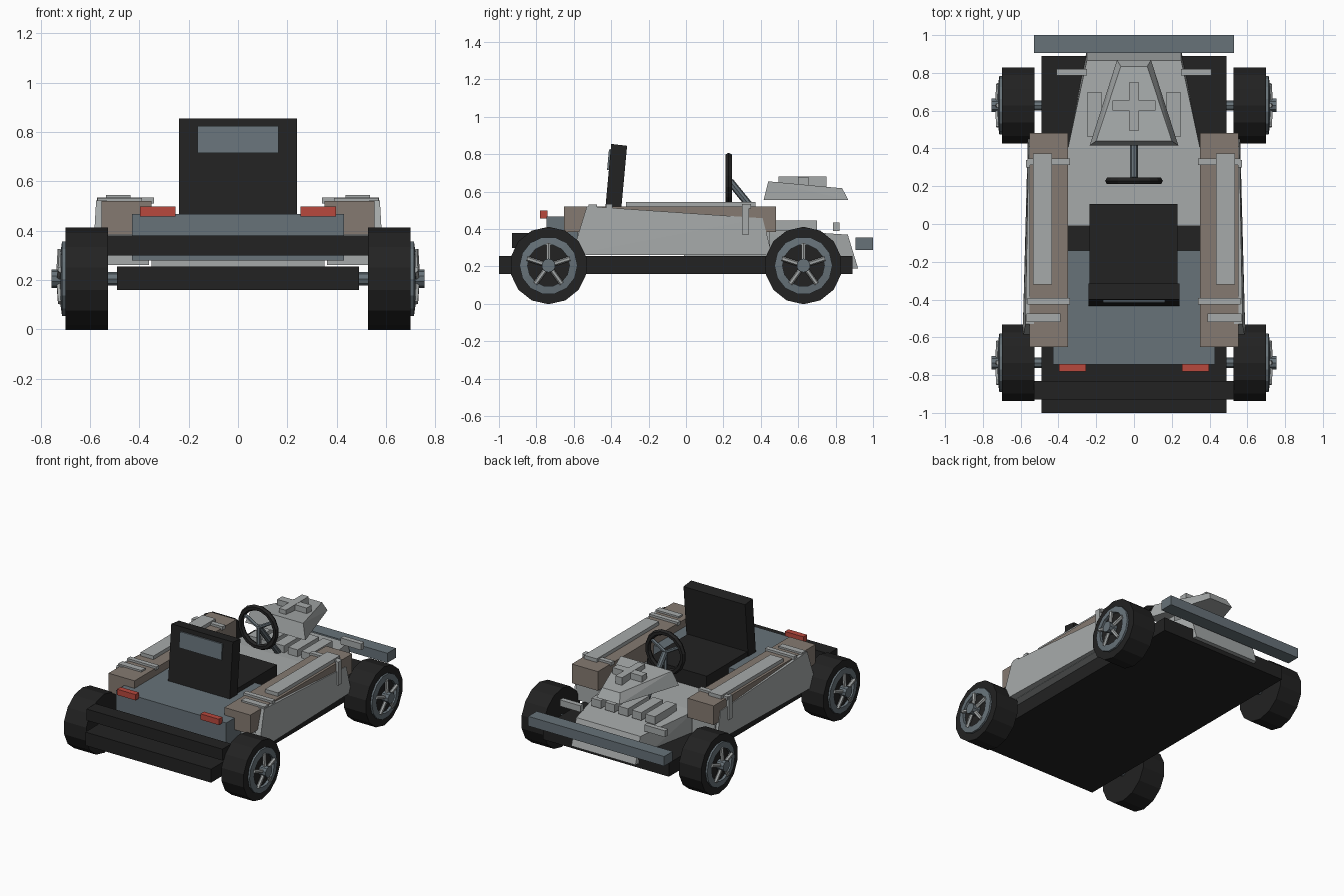
import bpy, bmesh, math
from mathutils import Matrix, Vector

if "Cube" in bpy.data.objects:
    bpy.data.objects.remove(bpy.data.objects["Cube"])


def mat(name, rgb):
    m = bpy.data.materials.new(name)
    m.diffuse_color = (*rgb, 1)
    m.use_nodes = True
    m.node_tree.nodes["Principled BSDF"].inputs["Base Color"].default_value = m.diffuse_color
    return m


BLACK = mat("black", (0.016, 0.016, 0.016))
LIGHT = mat("light grey", (0.38, 0.40, 0.40))
SLATE = mat("slate", (0.135, 0.168, 0.19))
BROWN = mat("taupe", (0.235, 0.195, 0.165))
RED = mat("red", (0.48, 0.065, 0.047))


def finish(bm, name, m):
    bmesh.ops.recalc_face_normals(bm, faces=bm.faces[:])
    me = bpy.data.meshes.new(name)
    bm.to_mesh(me)
    bm.free()
    me.materials.append(m)
    ob = bpy.data.objects.new(name, me)
    bpy.context.collection.objects.link(ob)
    return ob


def box(name, m, x, y, z):
    bm = bmesh.new()
    size = (x[1] - x[0], y[1] - y[0], z[1] - z[0])
    mid = Vector((sum(x) / 2, sum(y) / 2, sum(z) / 2))
    bmesh.ops.create_cube(bm, size=1, matrix=Matrix.Translation(mid) @ Matrix.Diagonal((*size, 1)))
    return finish(bm, name, m)


def hull(name, m, pts):
    bm = bmesh.new()
    for p in pts:
        bm.verts.new(p)
    bmesh.ops.convex_hull(bm, input=bm.verts[:])
    bmesh.ops.dissolve_limit(bm, angle_limit=0.01, verts=bm.verts[:], edges=bm.edges[:])
    return finish(bm, name, m)


def both(pts):
    return [(s * x, y, z) for x, y, z in pts for s in (1, -1)]


def rod(name, m, a, b, r, n=8):
    a, b = Vector(a), Vector(b)
    d = b - a
    bm = bmesh.new()
    M = Matrix.Translation((a + b) / 2) @ d.to_track_quat('Z', 'Y').to_matrix().to_4x4()
    bmesh.ops.create_cone(bm, cap_ends=True, segments=n, radius1=r, radius2=r, depth=d.length, matrix=M)
    return finish(bm, name, m)


def lathe(name, m, profile, n, centre, axis):
    """Closed (radius, offset) profile turned round the x or y axis."""
    bm = bmesh.new()
    rings = []
    for i in range(n):
        a = 2 * math.pi * (i + 0.5) / n
        ring = []
        for r, t in profile:
            u, w = r * math.sin(a), r * math.cos(a)
            p = (t, u, w) if axis == 'X' else (u, t, w)
            ring.append(bm.verts.new(Vector(p) + Vector(centre)))
        rings.append(ring)
    k = len(profile)
    for i in range(n):
        for j in range(k):
            A, B = rings[i], rings[(i + 1) % n]
            bm.faces.new((A[j], A[(j + 1) % k], B[(j + 1) % k], B[j]))
    return finish(bm, name, m)


# chassis and bumpers
box("chassis", BLACK, (-.49, .49), (-1, .89), (.16, .255))
box("tail_bumper", BLACK, (-.53, .53), (-.93, -.83), (.30, .38))
box("nose_bumper", SLATE, (-.53, .53), (.905, 1), (.287, .355))

# tail deck and floor with nose
box("tail_deck", SLATE, (-.43, .43), (-.745, -.14), (.28, .467))
hull("nose_body", LIGHT, both([
    (.35, -.01, .255), (.35, -.01, .40), (.35, .40, .255), (.35, .40, .40),
    (.25, .865, .37), (.25, .92, .19), (.27, .80, .19)]))
for i in range(5):
    x = (i - 2) * .105
    box("nose_slat", LIGHT, (x - .037, x + .037), (.46, .70), (.39, .445))

# raised hood and cross
hull("hood", LIGHT, both([
    (.235, .415, .555), (.09, .868, .555),
    (.20, .44, .655), (.07, .835, .618)]))
box("cross_long", LIGHT, (-.026, .026), (.495, .75), (.62, .68))
box("cross_wide", LIGHT, (-.115, .115), (.60, .655), (.62, .679))

# seat
hull("seat_back", BLACK, both([
    (.24, -.435, .467), (.24, -.35, .467), (.24, -.40, .855), (.24, -.315, .845)]))
hull("seat_back_panel", SLATE, both([
    (.165, -.422, .715), (.165, -.412, .825), (.165, -.38, .715), (.165, -.37, .825)]))
box("seat_base", BLACK, (-.235, .23), (-.36, .105), (.37, .50))

# steering wheel
C = (0, .228, .655)
tube = [(.136 + .02 * math.cos(a), .02 * math.sin(a))
        for a in [i * math.pi / 3 for i in range(6)]]
lathe("steering_ring", BLACK, tube, 16, C, 'Y')
rod("steering_column", SLATE, (0, .235, .655), (0, .45, .39), .02)
for k in range(3):
    a = math.pi * (1 + 2 * k / 3)
    rod("steering_spoke", SLATE, C, (.13 * math.sin(a), .228, .655 + .13 * math.cos(a)), .012, 6)

for s in (-1, 1):
    def X(a, b):
        return sorted((s * a, s * b))

    # side pods with straps and plates
    box("side_pod", BROWN, X(.35, .553), (-.652, .482), (.385, .52))
    box("side_sill", LIGHT, X(.36, .54), (-.58, .45), (.26, .386))
    panel = [(.59, -.61, .262), (.575, -.53, .522), (.558, .41, .458), (.562, .46, .262)]
    hull("side_panel", LIGHT,
         [(s * x, y, z) for x, y, z in panel] + [(s * .53, y, z) for x, y, z in panel])
    box("pod_top_plate", LIGHT, X(.435, .535), (-.32, .372), (.515, .545))
    for y in (-.41, .33):
        box("pod_strap", LIGHT, X(.34, .565), (y - .017, y + .017), (.51, .535))
    box("strap_end", LIGHT, X(.55, .572), (.30, .338), (.37, .535))
    box("pod_rear_plate", LIGHT, X(.39, .57), (-.52, -.475), (.51, .532))
    box("nose_marker", LIGHT, X(.25, .41), (.785, .82), (.39, .435))
    box("tail_light", RED, X(.253, .397), (-.78, -.74), (.457, .498))

    # wheels
    for y in (-.735, .628):
        c = (s * .6, y, .205)
        rod("tyre", BLACK, (s * .527, y, .205), (s * .70, y, .205), .207, 14)
        ring = [(.155, s * .09), (.155, s * .113), (.112, s * .119), (.112, s * .09)]
        lathe("rim", SLATE, ring, 14, c, 'X')
        rod("axle", SLATE, (s * .40, y, .205), (s * .72, y, .205), .027)
        rod("hub", SLATE, (s * .69, y, .205), (s * .755, y, .205), .037, 10)
        for k in range(5):
            a = 2 * math.pi * k / 5
            rod("wheel_spoke", LIGHT, (s * .725, y, .205),
                (s * .718, y + .12 * math.sin(a), .205 + .12 * math.cos(a)), .013, 6)
